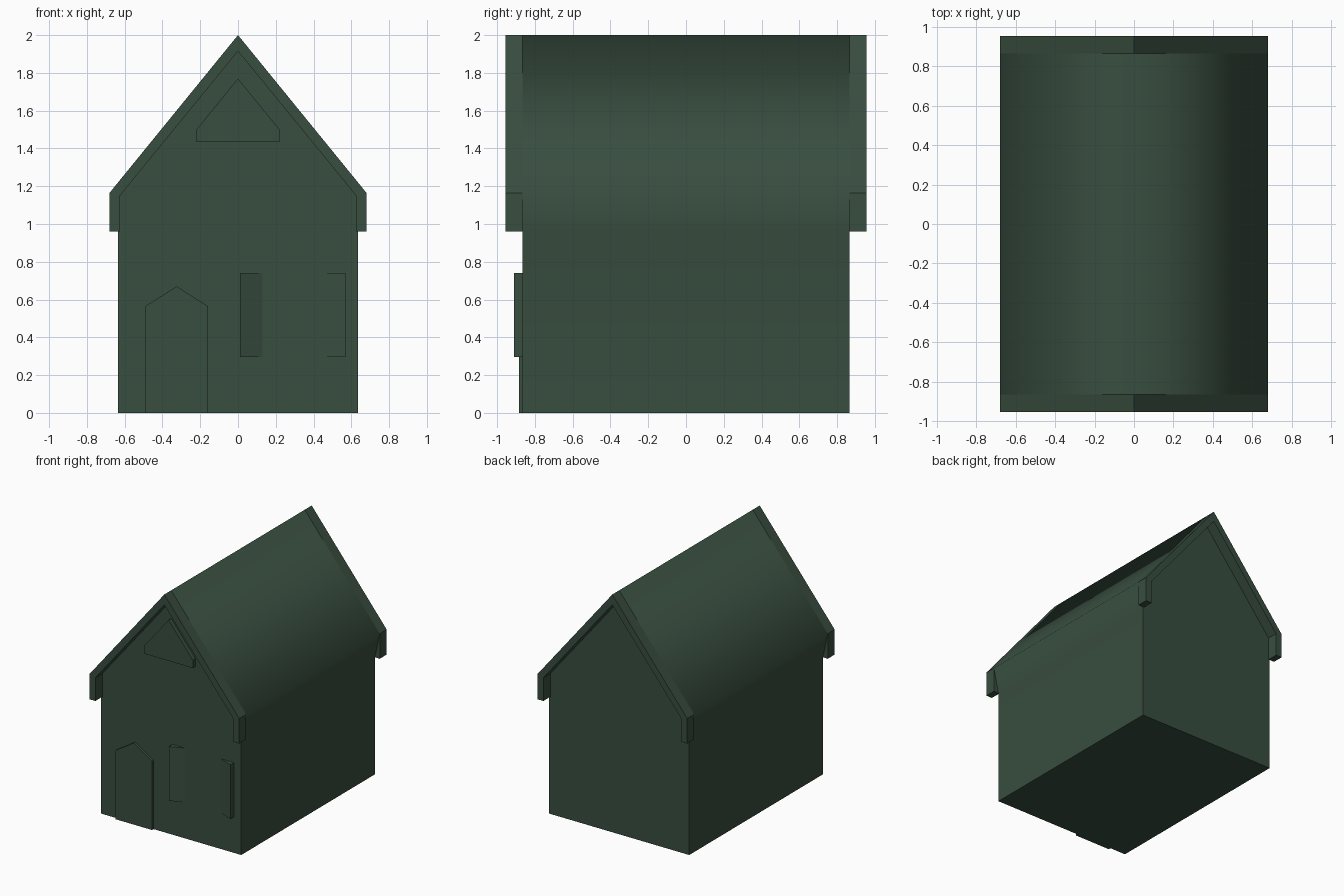
import bpy, bmesh
from mathutils import Vector

if "Cube" in bpy.data.objects:
    bpy.data.objects.remove(bpy.data.objects["Cube"])

green = bpy.data.materials.new("dark_green")
green.diffuse_color = (0.04, 0.075, 0.05, 1)
green.use_nodes = True
green.node_tree.nodes["Principled BSDF"].inputs["Base Color"].default_value = green.diffuse_color


def prism(name, points, depth, smooth_sides=()):
    """Closed prism: outline points pushed along a depth vector."""
    bm = bmesh.new()
    cap = bm.faces.new([bm.verts.new(p) for p in points])
    ext = bmesh.ops.extrude_face_region(bm, geom=[cap], use_keep_orig=True)
    moved = [v for v in ext["geom"] if isinstance(v, bmesh.types.BMVert)]
    bmesh.ops.translate(bm, verts=moved, vec=depth)
    bmesh.ops.recalc_face_normals(bm, faces=bm.faces)
    if smooth_sides:
        for f in bm.faces:
            # soft shading along the length, crisp gables and floor
            f.smooth = abs(f.normal.y) < 0.5 and f.normal.z > -0.9
        for e in bm.edges:
            e.smooth = all(f.smooth for f in e.link_faces)
    mesh = bpy.data.meshes.new(name)
    bm.to_mesh(mesh)
    bm.free()
    mesh.materials.append(green)
    obj = bpy.data.objects.new(name, mesh)
    bpy.context.collection.objects.link(obj)
    return obj


def front_prism(name, outline, y0, y1, smooth_sides=False):
    """Outline of (x, z) points between two y positions."""
    return prism(name, [(x, y0, z) for x, z in outline],
                 Vector((0, y1 - y0, 0)), smooth_sides)


def mirrored(half):
    """Complete a right-hand outline; points on the axis are kept once."""
    return half + [(-x, z) for x, z in reversed(half) if x > 0]


WALL = 0.865   # half length of the walls
EAVE = 0.955   # half length including roof overhang

# Walls and roof in one shell, flaring out to the eaves
front_prism("house_body",
            mirrored([(0.635, 0), (0.635, 0.96), (0.68, 1.165), (0, 2.0)]),
            -WALL, WALL, True)

# Gable trim at both ends
outer = [(0.68, 0.96), (0.68, 1.165), (0, 2.0), (-0.68, 1.165), (-0.68, 0.96)]
inner = [(-0.625, 0.96), (-0.625, 1.15), (0, 1.915), (0.625, 1.15), (0.625, 0.96)]
for name, side in (("front_gable_trim", -1), ("back_gable_trim", 1)):
    front_prism(name, outer + inner, side * WALL, side * EAVE)

# Pointed door
front_prism("door", [(-0.49, 0), (-0.16, 0), (-0.16, 0.565),
                     (-0.325, 0.67), (-0.49, 0.565)], -0.885, -0.84)

# Attic panel under the gable
front_prism("attic_panel",
            mirrored([(0.22, 1.435), (0.22, 1.50), (0, 1.77)]), -0.90, -0.84)

# Angled shutters, flush on the inside and raised on the outside
for name, out, inn in (("left_shutter", 0.01, 0.13), ("right_shutter", 0.57, 0.45)):
    prism(name, [(out, -0.84, 0.295), (out, -0.91, 0.295),
                 (inn, -WALL, 0.295), (inn, -0.84, 0.295)],
          Vector((0, 0, 0.445)))
